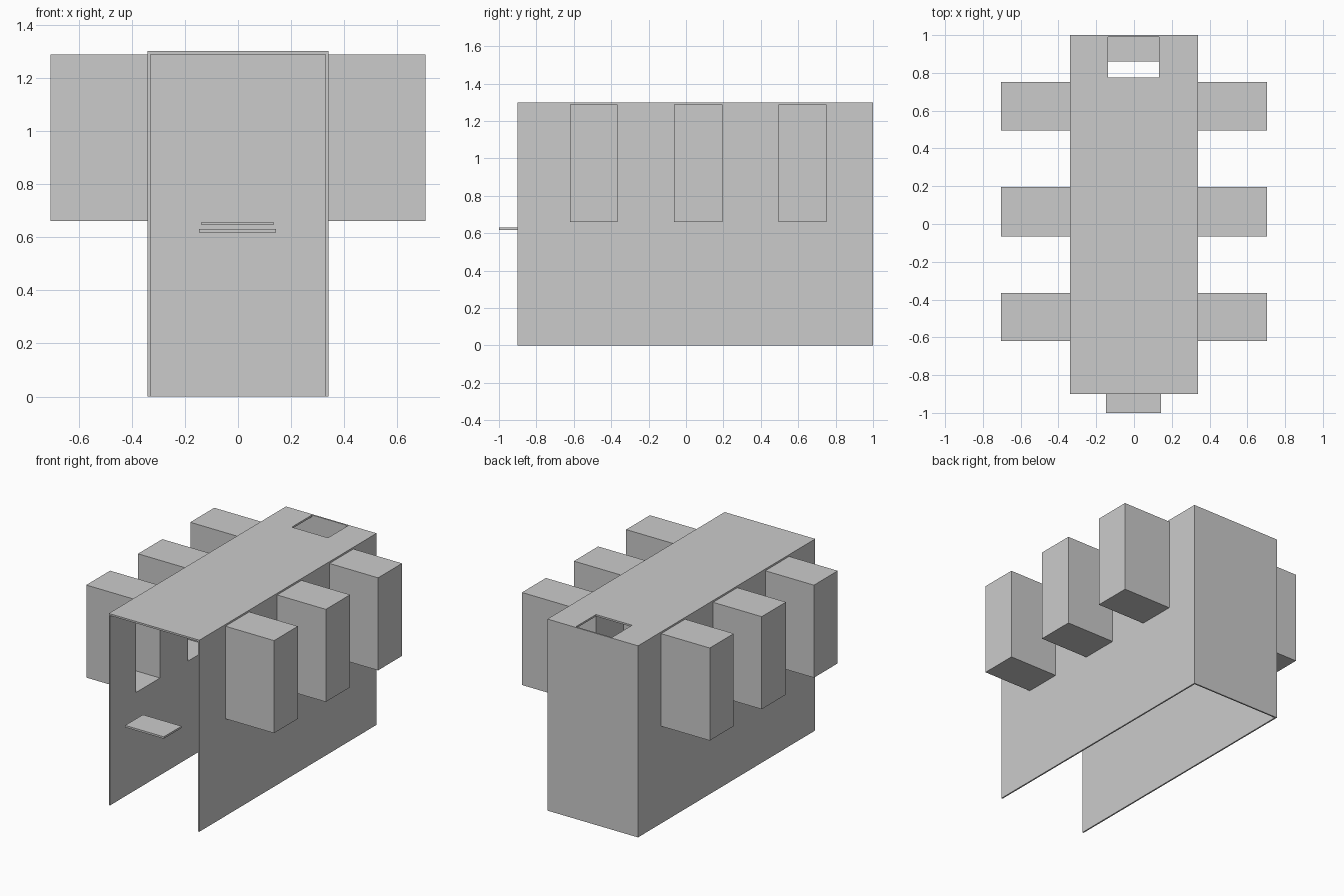
import bpy, bmesh
from mathutils import Vector

if "Cube" in bpy.data.objects:
    bpy.data.objects.remove(bpy.data.objects["Cube"])

W, T = 0.34, 0.01                 # half width, wall thickness
FRONT, BACK = -0.90, 1.0
CEIL, TOP = 1.288, 1.30
BAY_Z, BAY_X = 0.66, 0.705
BAYS = [(-0.62, -0.365), (-0.065, 0.195), (0.495, 0.752)]


def finish(name, bm):
    bmesh.ops.recalc_face_normals(bm, faces=bm.faces)
    me = bpy.data.meshes.new(name)
    bm.to_mesh(me)
    bm.free()
    ob = bpy.data.objects.new(name, me)
    bpy.context.collection.objects.link(ob)
    return ob


def extrude_profile(name, pts, vec):
    bm = bmesh.new()
    f = bm.faces.new([bm.verts.new(p) for p in pts])
    r = bmesh.ops.extrude_face_region(bm, geom=[f], use_keep_orig=True)
    verts = [g for g in r["geom"] if isinstance(g, bmesh.types.BMVert)]
    bmesh.ops.translate(bm, verts=verts, vec=Vector(vec))
    return finish(name, bm)


def slab(name, x0, x1, y0, y1, z0, z1):
    pts = [(x0, y0, z0), (x1, y0, z0), (x1, y1, z0), (x0, y1, z0)]
    return extrude_profile(name, pts, (0, 0, z1 - z0))


# Side wall outline with a notch behind every bay
outline = [(FRONT, 0), (FRONT, CEIL)]
for a, b in BAYS:
    outline += [(a, CEIL), (a, BAY_Z), (b, BAY_Z), (b, CEIL)]
outline += [(BACK - T, CEIL), (BACK - T, 0)]

for s, side in ((-1, "left"), (1, "right")):
    extrude_profile(side + "_wall", [(s * W, y, z) for y, z in outline], (-s * T, 0, 0))
    # Thin-skinned hollow bays, open towards the interior
    for i, (a, b) in enumerate(BAYS):
        bm = bmesh.new()
        ring = [(a, BAY_Z), (b, BAY_Z), (b, CEIL), (a, CEIL)]
        inner = [bm.verts.new((s * W, y, z)) for y, z in ring]
        outer = [bm.verts.new((s * BAY_X, y, z)) for y, z in ring]
        cap = bm.faces.new(outer)
        for k in range(4):
            n = (k + 1) % 4
            bm.faces.new((inner[k], inner[n], outer[n], outer[k]))
        bay = finish(f"{side}_bay_{i + 1}", bm)
        # Make sure the end cap faces outwards
        if max(bay.data.polygons, key=lambda p: abs(p.normal.x)).normal.x * s < 0:
            bay.data.flip_normals()

# Back wall closes the hatch notch in the roof
slab("back_wall", -W, W, BACK - T, BACK, 0, TOP)
roof = [(-W, FRONT), (W, FRONT), (W, BACK - T), (0.133, BACK - T),
        (0.133, 0.775), (-0.138, 0.775), (-0.138, BACK - T), (-W, BACK - T)]
extrude_profile("roof", [(x, y, CEIL) for x, y in roof], (0, 0, TOP - CEIL))

# Small ledges at the entrance and under the hatch
slab("front_ledge", -0.147, 0.143, -1.0, -0.81, 0.617, 0.63)
slab("rear_ledge", -0.138, 0.133, 0.86, BACK - T, 0.646, 0.657)
